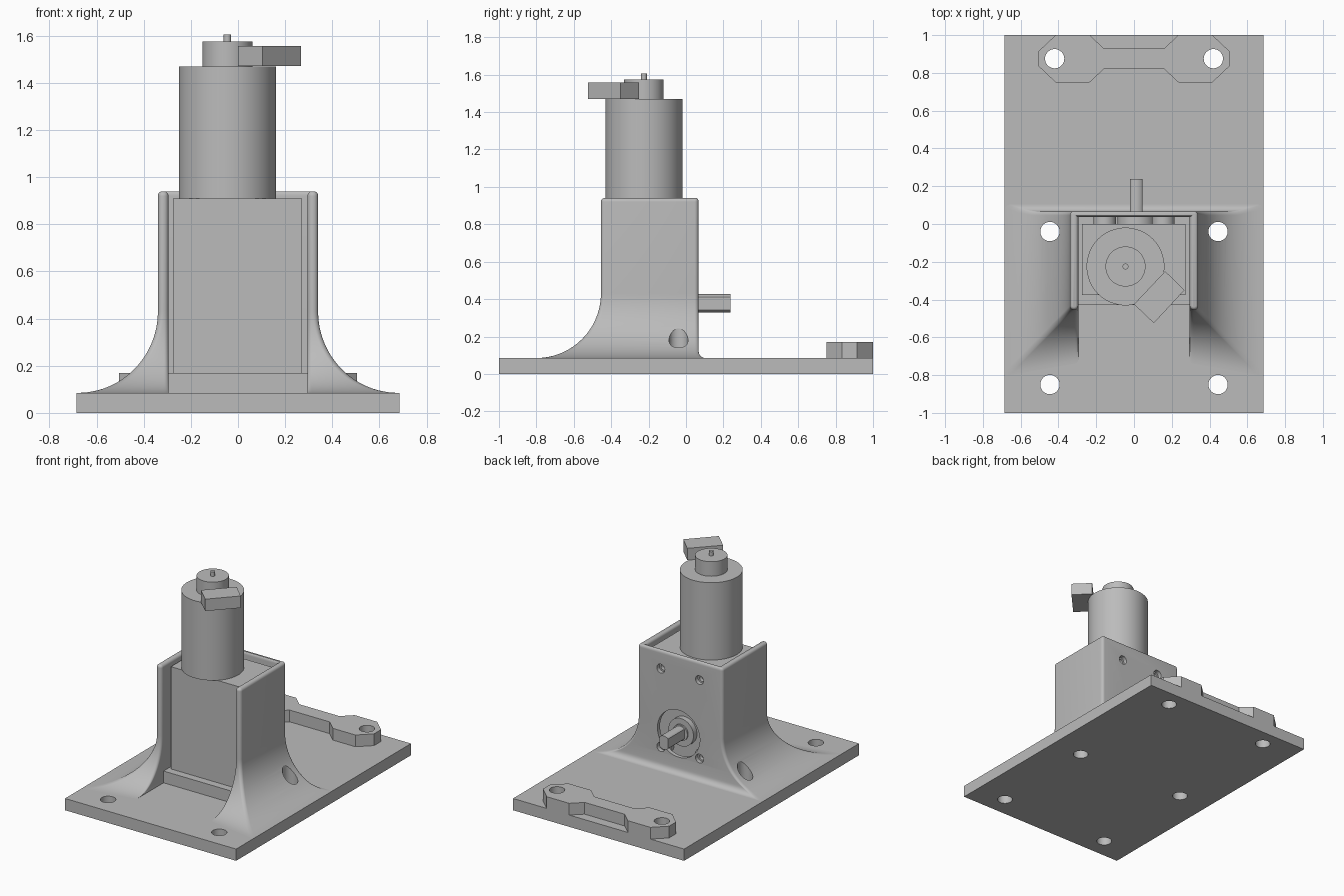
import bpy
import bmesh
from math import sin, cos, pi, radians, sqrt

cube = bpy.data.objects.get("Cube")
if cube:
    bpy.data.objects.remove(cube, do_unlink=True)

grey = bpy.data.materials.new("plain grey")
grey.use_nodes = True
grey.diffuse_color = (0.5, 0.5, 0.5, 1)
grey.node_tree.nodes["Principled BSDF"].inputs["Base Color"].default_value = (0.5, 0.5, 0.5, 1)


def loft(name, rings):
    """Skin equal-length closed rings and cap both ends."""
    bm = bmesh.new()
    rows = [[bm.verts.new(p) for p in ring] for ring in rings]
    n = len(rows[0])
    for a, b in zip(rows, rows[1:]):
        for i in range(n):
            j = (i + 1) % n
            bm.faces.new((a[i], a[j], b[j], b[i]))
    bm.faces.new(rows[0][::-1])
    bm.faces.new(rows[-1])
    bmesh.ops.recalc_face_normals(bm, faces=bm.faces)
    mesh = bpy.data.meshes.new(name)
    bm.to_mesh(mesh)
    bm.free()
    mesh.materials.append(grey)
    obj = bpy.data.objects.new(name, mesh)
    bpy.context.collection.objects.link(obj)
    return obj


def prism(name, outline, lo, hi, axis="z"):
    """Extrude a 2D outline along z, or an x-z outline along y."""
    if axis == "z":
        return loft(name, [[(u, v, t) for u, v in outline] for t in (lo, hi)])
    return loft(name, [[(u, t, v) for u, v in outline] for t in (lo, hi)])


def rect(x0, x1, y0, y1):
    return [(x0, y0), (x1, y0), (x1, y1), (x0, y1)]


def arc(cx, cy, r, start, end, n=6):
    return [(cx + r * cos(radians(start + (end - start) * i / n)),
             cy + r * sin(radians(start + (end - start) * i / n))) for i in range(n + 1)]


def circle(cx, cy, r, n=48):
    return arc(cx, cy, r, 0, 360, n)[:-1]


def activate(obj):
    bpy.ops.object.select_all(action="DESELECT")
    obj.select_set(True)
    bpy.context.view_layer.objects.active = obj


def cut(obj, cutters):
    activate(obj)
    for c in cutters:
        mod = obj.modifiers.new("hole", "BOOLEAN")
        mod.operation = "DIFFERENCE"
        mod.solver = "EXACT"
        mod.object = c
        bpy.ops.object.modifier_apply(modifier=mod.name)


def smooth(*objs):
    for obj in objs:
        activate(obj)
        bpy.ops.object.shade_smooth_by_angle(angle=radians(30))


BASE_TOP = 0.085
SHAFT_X, SHAFT_Z = 0.012, 0.377

# Base plate and slotted clamp bar
base = prism("base_plate", rect(-0.685, 0.685, -1, 1), 0, BASE_TOP)
half = [(0.16, 0.82), (0.235, 0.75), (0.415, 0.75), (0.505, 0.835),
        (0.505, 0.915), (0.415, 1.0), (0.235, 1.0), (0.16, 0.93)]
bar = prism("clamp_bar", half + [(-x, y) for x, y in reversed(half)], BASE_TOP, 0.17)


# Flared U-shaped housing, lofted from its plan section
def section(z, flare, back, inset):
    outer = 0.34 + 0.34 * flare - inset
    inner = 0.295 + inset
    front = -0.455 - 0.345 * flare + inset
    front_in = front + 0.06 * flare
    rear = 0.067 + 0.035 * back - inset * 0.6
    r = 0.0215 - inset
    side = [(inner, 0.038 + inset * 0.5)]
    side += arc(inner + r, front_in + r, r, 180, 270)
    side += arc(outer - r, front + r, r, 270, 360)
    side += arc(outer - r, rear - r, r, 0, 90)
    return [(x, y, z) for x, y in side] + [(-x, y, z) for x, y in reversed(side)]


rings = []
for i in range(24, -1, -1):
    a = i / 24 * pi / 2
    z = 0.43 - (0.43 - BASE_TOP) * sin(a)
    u = max(0, (0.125 - z) / 0.04)
    rings.append(section(z, 1 - cos(a), 1 - sqrt(max(0, 1 - u * u)), 0))
for i in range(7):
    a = i / 6 * radians(80)
    rings.append(section(0.92 + 0.02 * sin(a), 0, 0, 0.018 * (1 - cos(a))))
housing = loft("flared_housing", rings)

# Mounting holes and rear-wall openings
plate_cuts = []
for s in (-1, 1):
    for x, y in ((0.445, -0.04), (0.445, -0.85), (0.42, 0.875)):
        plate_cuts.append(prism("hole_cutter", circle(s * x, y, 0.051, 32), -0.1, 0.5))
screws = [(s * 0.155, z) for s in (-1, 1) for z in (0.242, 0.81)]
wall_cuts = [prism("bore_cutter", circle(SHAFT_X, SHAFT_Z, 0.17), 0.012, 0.2, "y")]
wall_cuts += [prism("screw_cutter", circle(x, z, 0.032, 24), 0.012, 0.2, "y") for x, z in screws]
cut(base, plate_cuts)
cut(bar, plate_cuts[2::3])
cut(housing, plate_cuts[0::3] + wall_cuts)
for c in plate_cuts + wall_cuts:
    bpy.data.objects.remove(c, do_unlink=True)

# Gearbox on its ledge, with rear bosses
prism("gearbox_ledge", rect(-0.295, 0.295, -0.43, 0.039), BASE_TOP, 0.17)
prism("gearbox", rect(-0.275, 0.272, -0.375, 0.0), 0.17, 0.91)
screw_holes = [prism("tap_cutter", circle(x, z, 0.022, 24), 0.01, 0.1, "y") for x, z in screws]
bosses = [prism("gearbox_boss", circle(x, z, 0.06, 32), 0, 0.036, "y") for x, z in screws]
for boss, hole in zip(bosses, screw_holes):
    cut(boss, [hole])
    bpy.data.objects.remove(hole, do_unlink=True)
bearing = prism("shaft_bearing", circle(SHAFT_X, SHAFT_Z, 0.1), 0, 0.04, "y")
collar = prism("shaft_collar", circle(SHAFT_X, SHAFT_Z, 0.058), 0.03, 0.05, "y")

# Output shaft with two flats
flatted = [(SHAFT_X + max(-0.033, min(0.033, x)), SHAFT_Z + z) for x, z in circle(0, 0, 0.049)]
shaft = prism("output_shaft", flatted, 0, 0.237, "y")

# Motor, end cap, spindle and terminal block
MX, MY = -0.045, -0.225
motor = prism("motor_body", circle(MX, MY, 0.206, 64), 0.91, 1.47)
cap = prism("motor_cap", circle(MX, MY, 0.106), 1.47, 1.575)
spindle = prism("motor_spindle", circle(MX, MY, 0.016, 24), 1.575, 1.605)
prism("terminal_block", [(0.165, -0.25), (0.0, -0.425), (0.105, -0.525), (0.267, -0.35)], 1.471, 1.557)

smooth(base, bar, housing, bearing, collar, shaft, motor, cap, spindle, *bosses)
